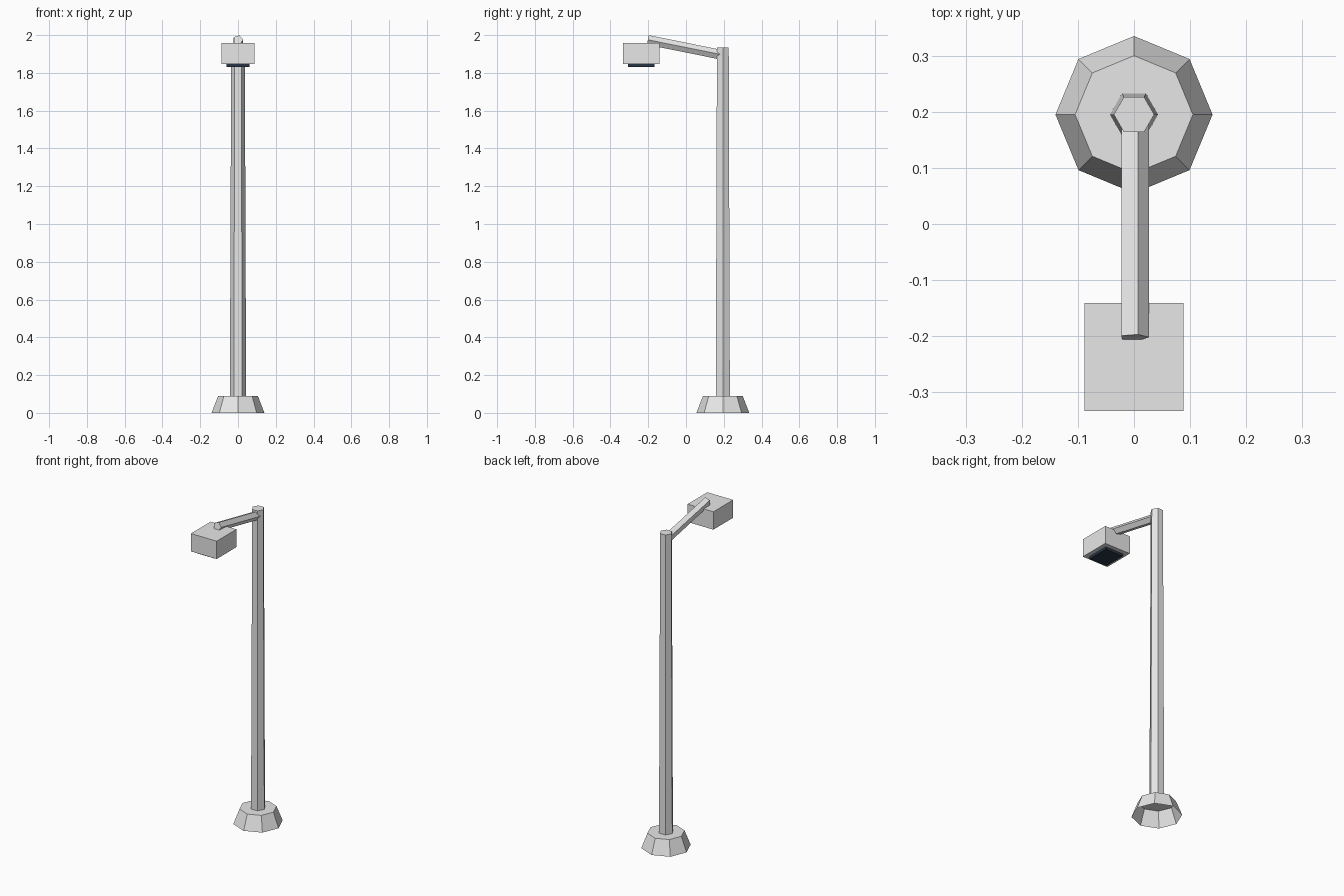
import bpy, bmesh, math
from mathutils import Vector, Matrix

if "Cube" in bpy.data.objects:
    bpy.data.objects.remove(bpy.data.objects["Cube"])


def material(name, rgb):
    m = bpy.data.materials.new(name)
    m.diffuse_color = (*rgb, 1)
    m.use_nodes = True
    m.node_tree.nodes["Principled BSDF"].inputs["Base Color"].default_value = m.diffuse_color
    return m


GREY = material("light grey metal", (0.8, 0.8, 0.8))
LENS = material("dark navy glass", (0.022, 0.036, 0.06))


def finish(bm, name, mat):
    bmesh.ops.recalc_face_normals(bm, faces=bm.faces)
    me = bpy.data.meshes.new(name)
    bm.to_mesh(me)
    bm.free()
    me.materials.append(mat)
    ob = bpy.data.objects.new(name, me)
    bpy.context.collection.objects.link(ob)
    return ob


def tube(name, start, end, r1, r2, sides, turn, up, cap_start, cap_end, mat):
    """Tapered prism; corner 0 sits at angle 'turn' from +x towards 'up'."""
    a, b = Vector(start), Vector(end)
    axis = (b - a).normalized()
    u = Vector((1, 0, 0))
    v = Vector(up)
    v = (v - axis * v.dot(axis)).normalized()
    bm = bmesh.new()
    rings = []
    for c, r in ((a, r1), (b, r2)):
        ring = []
        for i in range(sides):
            t = turn + 2 * math.pi * i / sides
            ring.append(bm.verts.new(c + (u * math.cos(t) + v * math.sin(t)) * r))
        rings.append(ring)
    for i in range(sides):
        j = (i + 1) % sides
        bm.faces.new((rings[0][i], rings[0][j], rings[1][j], rings[1][i]))
    if cap_start:
        bm.faces.new(rings[0][::-1])
    if cap_end:
        bm.faces.new(rings[1])
    return finish(bm, name, mat)


def box(name, lo, hi, mat):
    lo, hi = Vector(lo), Vector(hi)
    bm = bmesh.new()
    bmesh.ops.create_cube(bm, size=1, matrix=Matrix.Translation((lo + hi) / 2)
                          @ Matrix.Diagonal((*(hi - lo), 1)))
    return finish(bm, name, mat)


PY = 0.195  # pole position

# Octagonal foot, hollow underneath
tube("base", (0, PY, 0), (0, PY, 0.09), 0.14, 0.105, 8, 0, (0, 1, 0), False, True, GREY)

# Slightly tapered six-sided pole
tube("pole", (0, PY, 0.09), (0, PY, 1.935), 0.043, 0.036, 6, 0, (0, 1, 0), False, True, GREY)

# Five-sided arm rising forward
tube("arm", (0, 0.19, 1.895), (0, -0.202, 1.974), 0.027, 0.027, 5,
     math.radians(3), (0, 0, 1), True, True, GREY)

# Lamp housing and the glass below it
box("lamp_housing", (-0.088, -0.333, 1.847), (0.088, -0.141, 1.957), GREY)
box("lamp_lens", (-0.061, -0.308, 1.832), (0.061, -0.168, 1.849), LENS)
